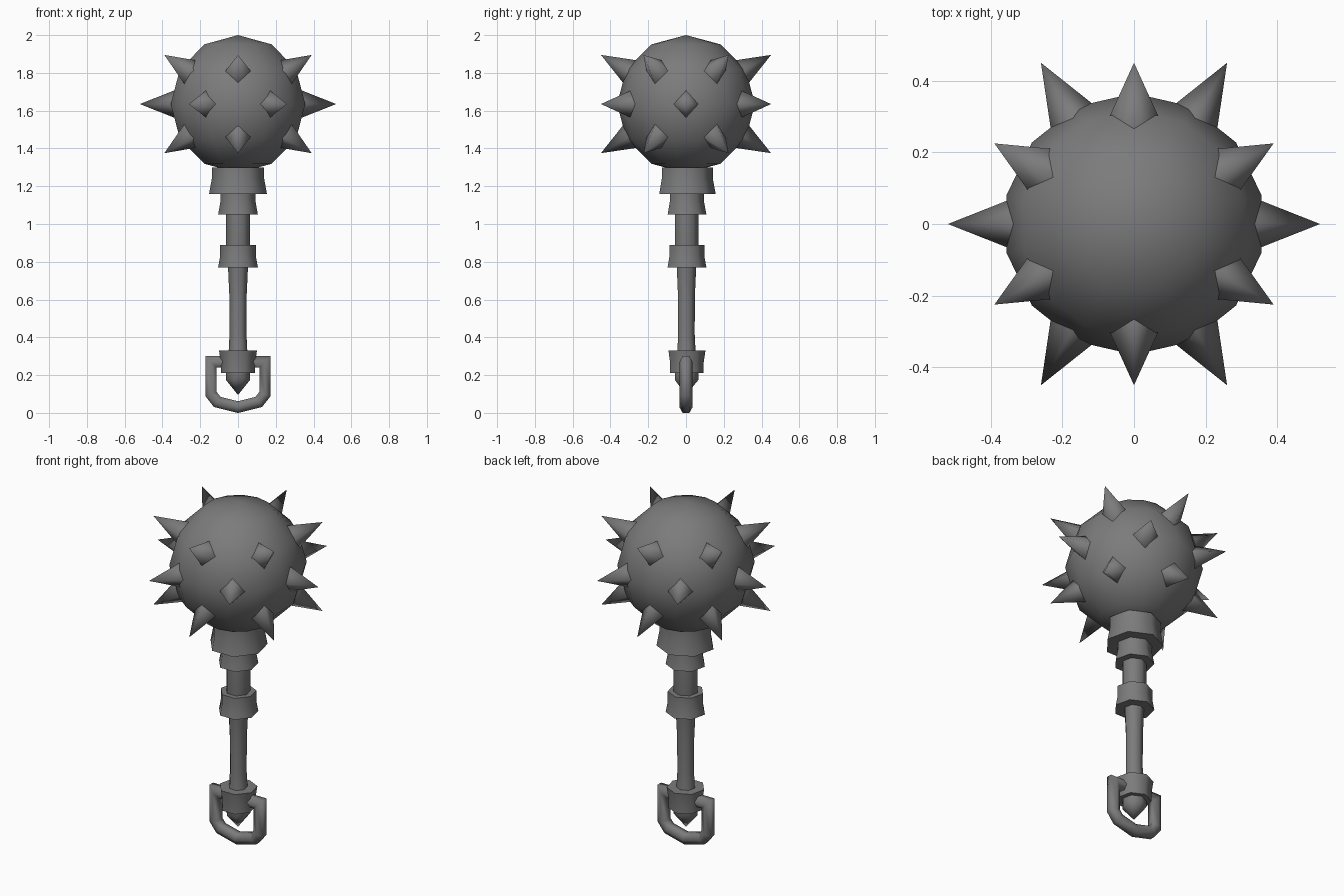
import bpy, bmesh, math
from mathutils import Vector

if "Cube" in bpy.data.objects:
    bpy.data.objects.remove(bpy.data.objects["Cube"])

steel = bpy.data.materials.new("dark_steel")
steel.diffuse_color = (0.2, 0.2, 0.2, 1)
steel.use_nodes = True
steel.node_tree.nodes["Principled BSDF"].inputs["Base Color"].default_value = steel.diffuse_color


def finish(name, bm, angle=60):
    bmesh.ops.remove_doubles(bm, verts=bm.verts, dist=1e-5)
    bmesh.ops.recalc_face_normals(bm, faces=bm.faces)
    for f in bm.faces:
        f.smooth = True
    for e in bm.edges:
        if len(e.link_faces) == 2 and e.calc_face_angle(0) > math.radians(angle):
            e.smooth = False
    me = bpy.data.meshes.new(name)
    bm.to_mesh(me)
    bm.free()
    me.materials.append(steel)
    ob = bpy.data.objects.new(name, me)
    bpy.context.collection.objects.link(ob)
    return ob


def lathe(name, profile, sides, angle=60):
    """Revolve (radius, z) points about z, first vertex towards +y."""
    bm = bmesh.new()
    rings = []
    for r, z in profile:
        rings.append([bm.verts.new((r * math.sin(a), r * math.cos(a), z))
                      for a in (2 * math.pi * i / sides for i in range(sides))])
    for lo, hi in zip(rings, rings[1:]):
        for i in range(sides):
            j = (i + 1) % sides
            bm.faces.new((lo[i], lo[j], hi[j], hi[i]))
    for ring, (r, z) in ((rings[0], profile[0]), (rings[-1], profile[-1])):
        if r > 1e-4:
            bm.faces.new(ring)
    return finish(name, bm, angle)


# spiked head
C, R = 1.635, 0.365
ball = [(R * math.sin(math.radians(t)), C - R * math.cos(math.radians(t)))
        for t in range(0, 181, 30)]
lathe("head_ball", ball, 14, 180)

# handle and collars
lathe("shaft", [(0.0, 0.095), (0.066, 0.175), (0.066, 0.23), (0.052, 0.3), (0.046, 0.42),
                (0.047, 0.62), (0.055, 0.79), (0.066, 0.85), (0.066, 1.1)], 7)
lathe("head_collar", [(0.157, 1.16), (0.142, 1.24), (0.142, 1.30)], 7)
lathe("neck_collar", [(0.108, 1.05), (0.095, 1.12), (0.095, 1.18)], 7)
lathe("grip_collar", [(0.108, 0.77), (0.097, 0.83), (0.097, 0.89)], 7)
lathe("pommel_collar", [(0.093, 0.21), (0.094, 0.27), (0.103, 0.33)], 7)

# spikes: three rows of six, four-sided
bm = bmesh.new()
for elev, start in ((30, 30), (0, 0), (-30, 30)):
    e = math.radians(elev)
    for k in range(6):
        a = math.radians(start + 60 * k)
        out = Vector((math.cos(a) * math.cos(e), math.sin(a) * math.cos(e), math.sin(e)))
        side = Vector((-math.sin(a), math.cos(a), 0))
        up = out.cross(side)
        mid = Vector((0, 0, C))
        tip = bm.verts.new(mid + out * 0.52)
        base = [bm.verts.new(mid + out * 0.335 + d * 0.073) for d in (side, up, -side, -up)]
        for i in range(4):
            bm.faces.new((base[i], base[(i + 1) % 4], tip))
        bm.faces.new(base[::-1])
finish("spikes", bm, 100)

# D-shaped hanging ring, hexagonal bar with mitred corners
half = [(0.143, 0.27), (0.143, 0.10), (0.11, 0.058)]
path = [Vector(p) for p in half + [(0, 0.0305)] + [(-x, z) for x, z in reversed(half)]]
bm = bmesh.new()
rings = []
n = len(path)
for i, p in enumerate(path):
    d0 = (p - path[i - 1]).normalized()
    d1 = (path[(i + 1) % n] - p).normalized()
    n0, n1 = Vector((d0.y, -d0.x)), Vector((d1.y, -d1.x))
    m = (n0 + n1) / (1 + n0.dot(n1))
    ring = []
    for k in range(6):
        a = math.pi / 3 * k
        q = p + m * (0.035 * math.sin(a))
        ring.append(bm.verts.new((q.x, 0.035 * math.cos(a), q.y)))
    rings.append(ring)
for i in range(n):
    a, b = rings[i], rings[(i + 1) % n]
    for k in range(6):
        j = (k + 1) % 6
        bm.faces.new((a[k], a[j], b[j], b[k]))
finish("hanging_ring", bm, 65)
